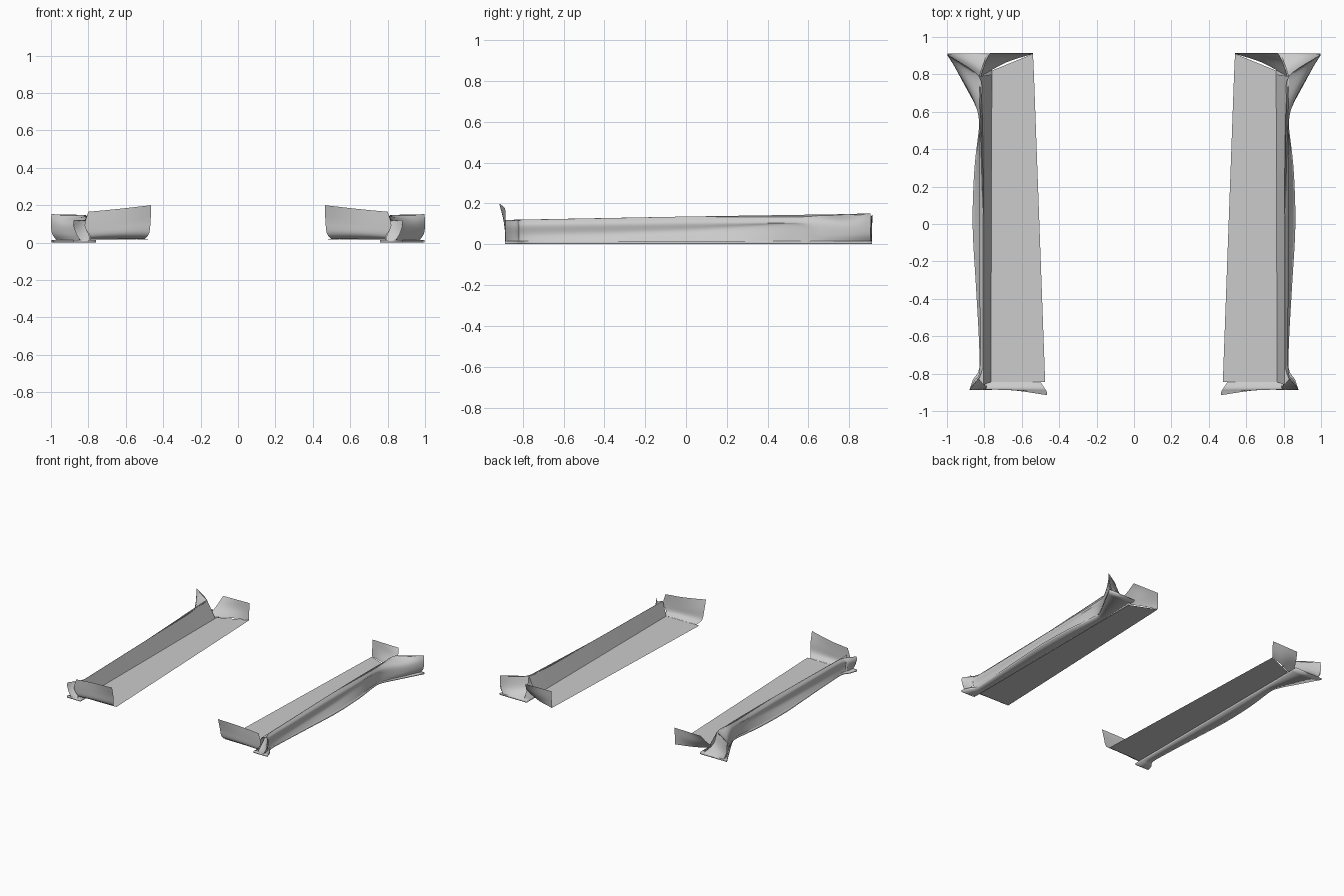
import bpy, bmesh
from mathutils import Vector


def resample(pts, n):
    # Catmull-Rom resample of a point list, n steps per span
    P = [Vector(p) for p in pts]
    P = [2 * P[0] - P[1]] + P + [2 * P[-1] - P[-2]]
    out = []
    for i in range(1, len(P) - 2):
        a, b, c, d = P[i - 1:i + 3]
        for k in range(n):
            t = k / n
            out.append(0.5 * (2 * b + (c - a) * t + (2 * a - 5 * b + 4 * c - d) * t * t
                              + (3 * b - a - 3 * c + d) * t ** 3))
    return out + [P[-2]]


def loft(name, rows, n=1, m=1, thick=0):
    # sheet through rows of points, mirrored to the other side
    rows = [resample(r, m) if m > 1 else [Vector(p) for p in r] for r in rows]
    if n > 1:
        rows = list(zip(*[resample(c, n) for c in zip(*rows)]))
    bm = bmesh.new()
    vs = [[bm.verts.new(p) for p in r] for r in rows]
    for r, s in zip(vs, vs[1:]):
        for i in range(len(r) - 1):
            bm.faces.new((r[i], r[i + 1], s[i + 1], s[i]))
    bmesh.ops.recalc_face_normals(bm, faces=bm.faces)
    me = bpy.data.meshes.new(name)
    bm.to_mesh(me)
    bm.free()
    ob = bpy.data.objects.new(name, me)
    bpy.context.collection.objects.link(ob)
    if thick:
        mod = ob.modifiers.new("thickness", 'SOLIDIFY')
        mod.thickness = thick
        mod.offset = 0
    mir = ob.modifiers.new("mirror", 'MIRROR')
    mir.use_mirror_merge = False
    bpy.ops.object.select_all(action='DESELECT')
    ob.select_set(True)
    bpy.context.view_layer.objects.active = ob
    bpy.ops.object.shade_smooth_by_angle()
    return ob


# flat floor panel
loft("floor_panel", [
    [(.475, -.845, .018), (.765, -.845, .016)],
    [(.535, .80, .018), (.76, .80, .016)],
    [(.54, .91, .018), (.76, .82, .016)]])

# thin outer blade along the bottom
edge = [(-.888, .88), (-.83, .86), (-.77, .827), (-.6, .83), (-.3, .847), (0, .863),
        (.3, .853), (.54, .827), (.62, .842), (.75, .91), (.912, .998)]
loft("lower_blade", [[(.76, y, .008), (x, y, .008)] for y, x in edge], n=4, thick=.014)

# leaning inner wall of the sill
loft("inner_wall", [
    [(.765, -.845, .016), (.805, -.86, .12)],
    [(.765, 0, .016), (.805, 0, .136)],
    [(.76, .80, .016), (.825, .79, .148)]])

# sculpted outer skin: top, shoulder, waist, foot at each station along y
stations = [
    (-.885, (.878, .12), (.88, .09), (.865, .05), (.845, .012)),
    (-.83, (.835, .12), (.85, .09), (.845, .05), (.84, .012)),
    (-.77, (.808, .121), (.825, .095), (.818, .05), (.825, .012)),
    (-.4, (.805, .128), (.825, .10), (.818, .053), (.838, .012)),
    (0, (.805, .136), (.827, .105), (.822, .062), (.855, .012)),
    (.3, (.806, .14), (.828, .107), (.824, .08), (.848, .012)),
    (.54, (.81, .143), (.827, .11), (.824, .09), (.825, .012)),
    (.66, (.815, .145), (.852, .11), (.860, .05), (.858, .012)),
    (.79, (.83, .148), (.915, .11), (.93, .05), (.92, .012)),
    (.905, (.997, .152), (1.0, .11), (.995, .05), (.97, .012))]
loft("outer_skin", [[(x, y, z) for x, z in pts] for y, *pts in stations], n=5, m=4)

# top ledge joining inner wall and skin
loft("sill_top", [[(.805, -.86, .12), (.83, -.83, .12)], [(.805, -.77, .121), (.808, -.77, .121)],
                  [(.805, 0, .136), (.806, 0, .136)], [(.825, .79, .148), (.83, .79, .148)]])

# front wheel-arch panel, curling forward from the floor
loft("front_arch_panel", [
    [(.50, -.845, .018), (.64, -.845, .018), (.79, -.845, .016)],
    [(.475, -.882, .05), (.64, -.88, .045), (.79, -.878, .035)],
    [(.467, -.895, .12), (.64, -.886, .10), (.82, -.885, .09)],
    [(.465, -.915, .20), (.64, -.89, .18), (.80, -.885, .165)]], n=4, m=4)

# scooped face closing the front flare
loft("front_scoop", [
    [(.878, -.885, .12), (.84, -.835, .12), (.805, -.80, .12)],
    [(.87, -.886, .06), (.835, -.865, .06), (.80, -.85, .06)],
    [(.845, -.888, .012), (.82, -.885, .012), (.79, -.88, .012)]], n=4, m=4)

# rear wheel-arch panel
loft("rear_arch_panel", [
    [(.54, .91, .018), (.68, .865, .017), (.82, .79, .016)],
    [(.54, .912, .09), (.67, .90, .08), (.795, .865, .08)],
    [(.54, .915, .152), (.65, .915, .15), (.77, .915, .148)]], n=4, m=4)

# scooped face inside the rear flare
loft("rear_scoop", [
    [(.997, .905, .152), (.91, .845, .15), (.825, .79, .148)],
    [(.99, .907, .065), (.90, .87, .06), (.815, .825, .06)],
    [(.97, .912, .012), (.88, .912, .012), (.785, .912, .012)]], n=5, m=5)
